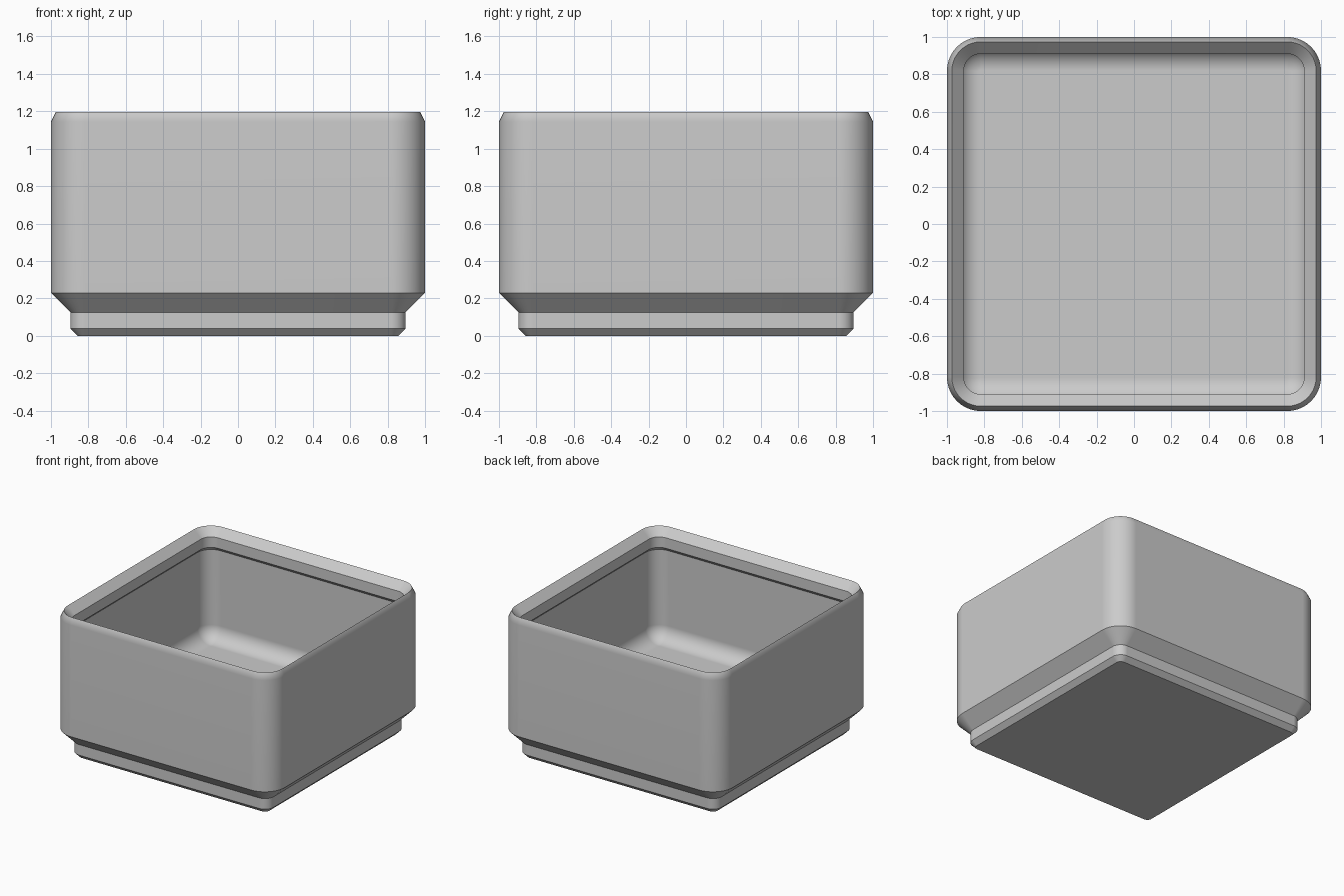
import bpy, bmesh
from math import sin, cos, pi, radians

cube = bpy.data.objects.get("Cube")
if cube:
    bpy.data.objects.remove(cube, do_unlink=True)

CORNER_STEPS = 10
FLOOR_Z, FILLET = 0.277, 0.12
WALL, WALL_RADIUS = 0.942, 0.123


def plastic(name, value):
    mat = bpy.data.materials.new(name)
    mat.use_nodes = True
    colour = (value, value, value, 1)
    mat.diffuse_color = colour
    mat.node_tree.nodes["Principled BSDF"].inputs["Base Color"].default_value = colour
    return mat


def rounded_square(bm, half, z, radius):
    """Ring of vertices for a square with rounded corners."""
    ring = []
    c = half - radius
    for k, (sx, sy) in enumerate([(1, 1), (-1, 1), (-1, -1), (1, -1)]):
        for i in range(CORNER_STEPS + 1):
            a = (k + i / CORNER_STEPS) * pi / 2
            ring.append(bm.verts.new((sx * c + radius * cos(a), sy * c + radius * sin(a), z)))
    return ring


# Sections (half width, height, corner radius): stepped foot, outer wall, rim, stacking lip
sections = [
    (0.858, 0, 0.039),
    (0.896, 0.038, 0.077),
    (0.896, 0.125, 0.077),
    (1, 0.229, 0.181),
    (1, 1.145, 0.181),
    (0.974, 1.197, 0.155),
    (0.91, 1.133, 0.091),
    (0.91, 1.047, 0.091),
    (WALL, 1.015, WALL_RADIUS),
]

# Inner wall rounding into the floor
for i in range(9):
    a = i / 8 * pi / 2
    inset = FILLET * (1 - cos(a))
    sections.append((WALL - inset, FLOOR_Z + FILLET * (1 - sin(a)), WALL_RADIUS - inset))

# Skin the sections and close the underside and floor
bm = bmesh.new()
rings = [rounded_square(bm, *s) for s in sections]
for low, high in zip(rings, rings[1:]):
    n = len(low)
    for i in range(n):
        j = (i + 1) % n
        bm.faces.new((low[i], low[j], high[j], high[i]))
bm.faces.new(rings[0][::-1])
bm.faces.new(rings[-1])
bmesh.ops.recalc_face_normals(bm, faces=bm.faces)

mesh = bpy.data.meshes.new("storage_bin")
bm.to_mesh(mesh)
bm.free()
mesh.materials.append(plastic("grey plastic", 0.6))
storage_bin = bpy.data.objects.new("storage_bin", mesh)
bpy.context.collection.objects.link(storage_bin)

# Smooth corners and fillet, crisp steps, flat-looking walls
bpy.context.view_layer.objects.active = storage_bin
storage_bin.select_set(True)
bpy.ops.object.shade_smooth_by_angle(angle=radians(32))
weighted = storage_bin.modifiers.new("flat walls", "WEIGHTED_NORMAL")
weighted.keep_sharp = True
